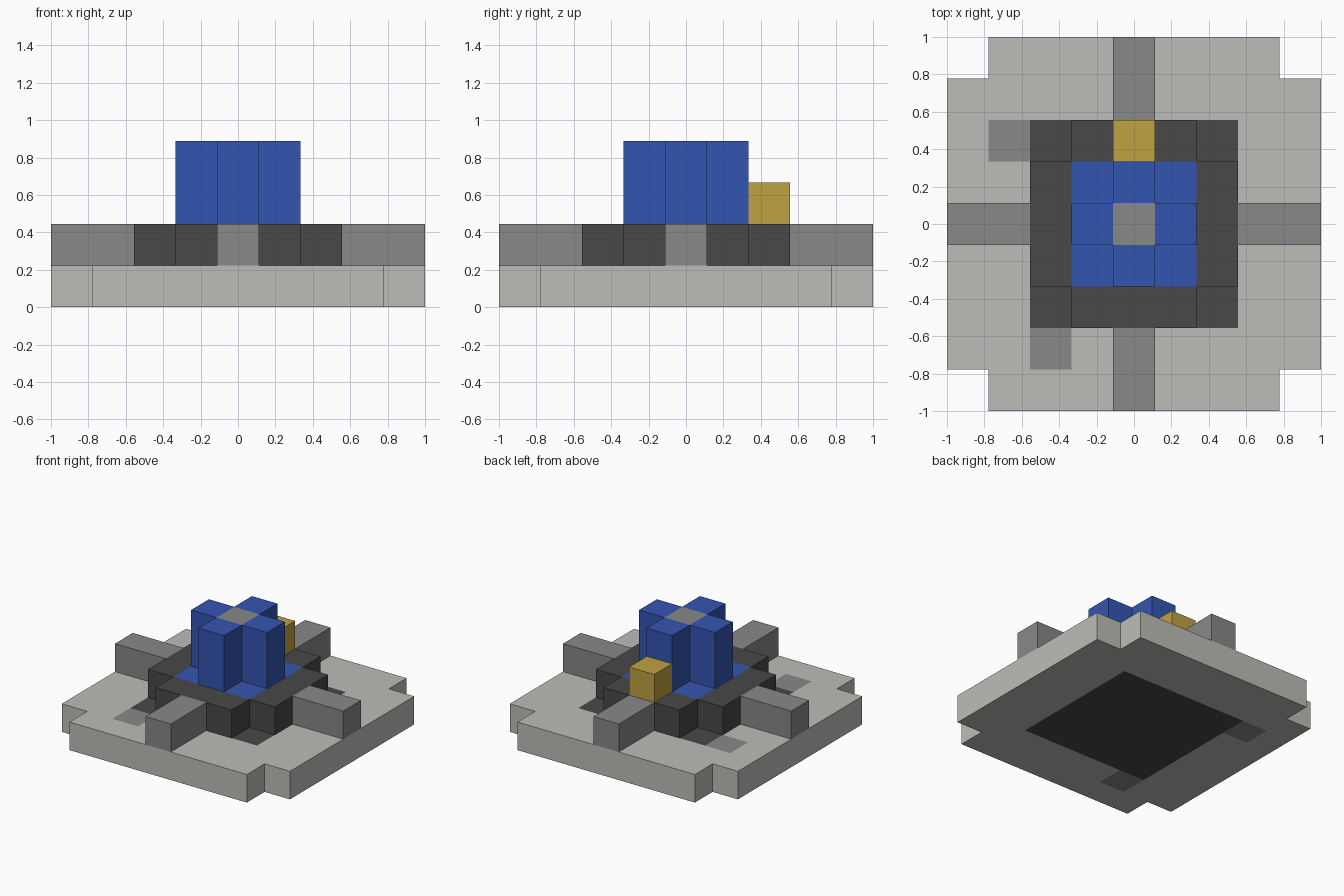
import bpy
import bmesh
from mathutils import Vector

cube = bpy.data.objects.get("Cube")
if cube:
    bpy.data.objects.remove(cube, do_unlink=True)

U = 2 / 9  # edge of one block


def make_material(name, hex_colour):
    """Flat material from an sRGB hex string, stored as linear values."""
    srgb = [int(hex_colour[i:i + 2], 16) / 255 for i in (0, 2, 4)]
    linear = [c / 12.92 if c <= 0.04045 else ((c + 0.055) / 1.055) ** 2.4 for c in srgb]
    mat = bpy.data.materials.new(name)
    mat.use_nodes = True
    mat.diffuse_color = (*linear, 1)
    bsdf = next(n for n in mat.node_tree.nodes if n.type == "BSDF_PRINCIPLED")
    bsdf.inputs["Base Color"].default_value = (*linear, 1)
    return mat


pale = make_material("pale_stone", "BCBEB8")
grey = make_material("mid_grey", "888888")
dark = make_material("charcoal", "484848")
blue = make_material("blue", "3455B0")
gold = make_material("gold", "BFA241")


def square(half, level, corners=True):
    """Square layer of blocks, optionally without its four corners."""
    span = range(-half, half + 1)
    return {(x, y, level) for x in span for y in span
            if corners or abs(x) < half or abs(y) < half}


# Block layout of each part
base = square(4, 0, corners=False)
terrace = square(2, 1, corners=False)
arms = {}
for name, dx, dy in (("left", 1, 0), ("right", -1, 0), ("back", 0, 1), ("front", 0, -1)):
    arms[name + "_arm"] = {(dx * r, dy * r, 1) for r in (3, 4)}
core = {(0, 0, z) for z in (2, 3)}
tower = (square(1, 2, corners=False) | square(1, 3, corners=False)) - core
block = {(0, 2, 2)}
solid = base | terrace | core | tower | block | set().union(*arms.values())

DIRECTIONS = [Vector(d) for d in ((1, 0, 0), (-1, 0, 0), (0, 1, 0),
                                  (0, -1, 0), (0, 0, 1), (0, 0, -1))]


def build(name, cells, materials, rule=lambda cell, normal: 0):
    """Skin the blocks with their exposed faces; rule picks the material slot."""
    bm = bmesh.new()
    for cell in sorted(cells):
        centre = Vector(cell) + Vector((0, 0, 0.5))
        for n in DIRECTIONS:
            if tuple(int(c) for c in Vector(cell) + n) in solid:
                continue
            a = Vector((n.y, n.z, n.x))
            b = n.cross(a)
            verts = [bm.verts.new((centre + (n + a * i + b * j) / 2) * U)
                     for i, j in ((-1, -1), (1, -1), (1, 1), (-1, 1))]
            bm.faces.new(verts).material_index = rule(cell, n)
    bmesh.ops.remove_doubles(bm, verts=bm.verts, dist=0.001)
    mesh = bpy.data.meshes.new(name)
    bm.to_mesh(mesh)
    bm.free()
    for mat in materials:
        mesh.materials.append(mat)
    obj = bpy.data.objects.new(name, mesh)
    bpy.context.collection.objects.link(obj)


def base_colour(cell, normal):
    """Charcoal middle, two stray grey slabs, pale elsewhere."""
    x, y, _ = cell
    if max(abs(x), abs(y)) <= 2:
        return 1
    return 2 if (x, y) in ((-3, 2), (-2, -3)) else 0


def terrace_colour(cell, normal):
    """Blue inlay in the middle of the terrace."""
    return 1 if max(abs(cell[0]), abs(cell[1])) <= 1 else 0


build("base", base, [pale, dark, grey], base_colour)
build("terrace", terrace, [dark, blue], terrace_colour)
for arm_name, arm_cells in arms.items():
    build(arm_name, arm_cells, [grey])
build("tower", tower, [blue])
build("tower_core", core, [grey])
build("gold_block", block, [gold])
